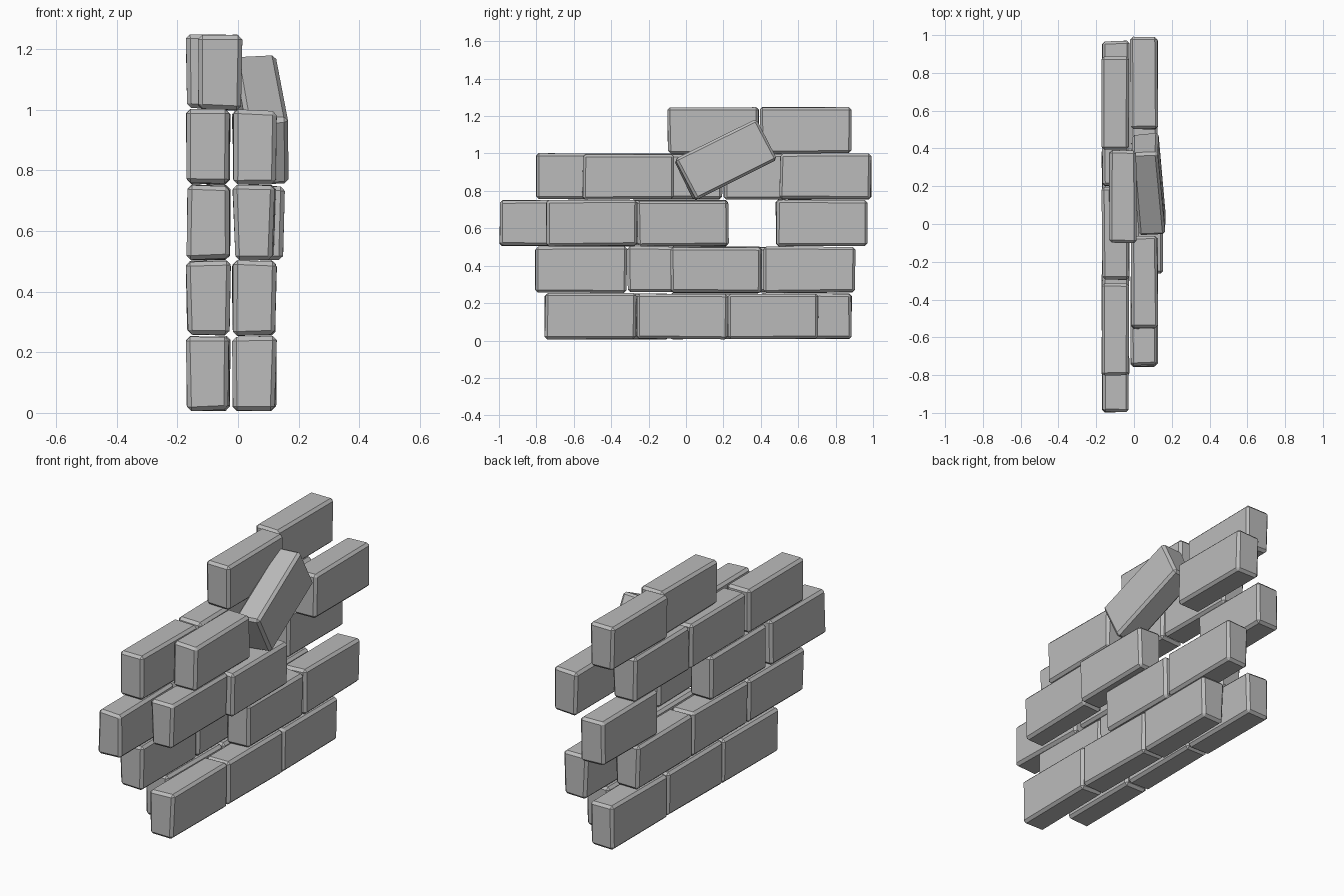
import bpy, bmesh, random
from mathutils import Matrix, Vector

cube = bpy.data.objects.get("Cube")
if cube:
    bpy.data.objects.remove(cube)
random.seed(4)

stone = bpy.data.materials.new("grey_stone")
stone.use_nodes = True
stone.diffuse_color = (0.5, 0.5, 0.5, 1)
stone.node_tree.nodes["Principled BSDF"].inputs["Base Color"].default_value = (0.5, 0.5, 0.5, 1)

DEPTH, LENGTH, HEIGHT, WOBBLE = 0.142, 0.486, 0.243, 0.004


def brick(name, centre, turn=(0, 0), taper=0.0, depth=DEPTH):
    """Chamfered brick, its long side on y; turn = (tilt about x, yaw about z)."""
    bm = bmesh.new()
    bmesh.ops.create_cube(bm, size=1)
    for v in bm.verts:
        inset = 1 - taper if v.co.z < 0 else 1
        v.co = Vector((v.co.x * depth * inset, v.co.y * LENGTH, v.co.z * HEIGHT))
        v.co += Vector([random.uniform(-WOBBLE, WOBBLE) for _ in range(3)])
    bmesh.ops.bevel(bm, geom=bm.edges[:], offset=0.014, segments=1,
                    profile=0.5, affect='EDGES')
    spin = Matrix.Rotation(turn[0], 4, 'X') @ Matrix.Rotation(turn[1], 4, 'Z')
    bm.transform(Matrix.Translation(centre) @ spin)
    mesh = bpy.data.meshes.new(name)
    bm.to_mesh(mesh)
    bm.free()
    mesh.materials.append(stone)
    bpy.context.collection.objects.link(bpy.data.objects.new(name, mesh))


# Brick centres along y, course by course from the ground up
left_layer = [
    [-0.51, -0.02, 0.465],
    [0.16, 0.66],
    [-0.505],
    [-0.31, 0.745],
]
right_layer = [
    [-0.335, 0.155, 0.64],
    [-0.56, -0.07, 0.42],
    [-0.753, -0.235, 0.725],
    [-0.56, -0.05, 0.445],
]
for side, x, layer in (("left", 0.054, left_layer), ("right", -0.098, right_layer)):
    for row, centres in enumerate(layer):
        for i, y in enumerate(centres):
            taper = 0.15 if (side, row) == ("left", 2) else 0.03
            brick(f"{side}_course_{row + 1}_brick_{i + 1}",
                  (x, y, 0.13 + row * 0.249), taper=taper)

# Brick pushed outwards, the two cap bricks and the leaning loose brick
brick("pushed_out_brick", (0.08, -0.017, 0.628))
brick("cap_brick_front", (-0.058, 0.146, 1.122))
brick("cap_brick_back", (-0.098, 0.64, 1.124))
brick("leaning_brick", (0.078, 0.21, 0.966), turn=(0.46, 0.085))
